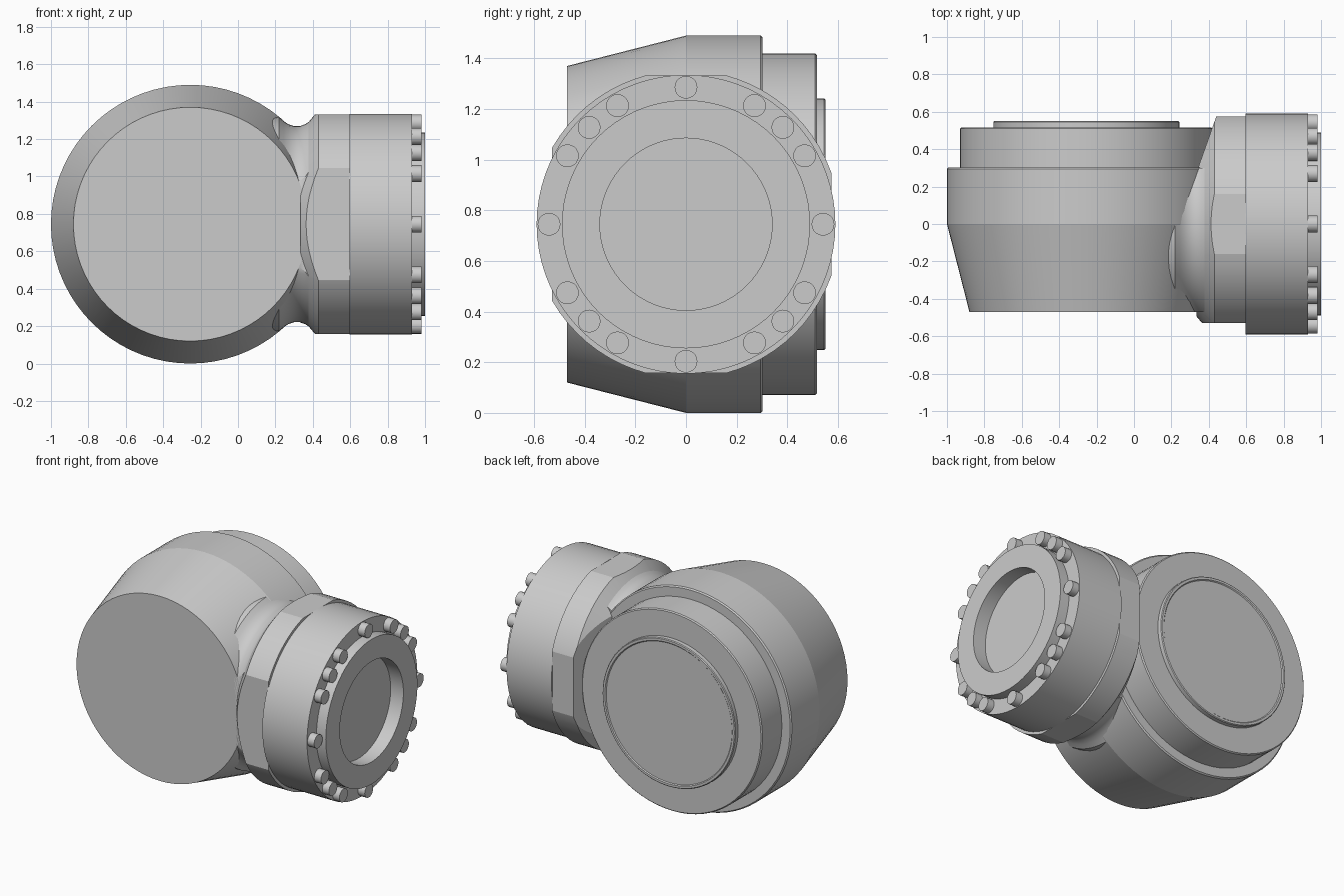
import bpy, bmesh
from math import cos, sin, pi, radians
from mathutils import Vector

if "Cube" in bpy.data.objects:
    bpy.data.objects.remove(bpy.data.objects["Cube"])

CX, CZ = -0.255, 0.745      # main body axis (along y) and shared axis height


def lathe(name, axis, centre, profile, planes=(), sides=72, smooth=12):
    """Revolve (position, radius) points about x or y, then trim with (point, outward normal) planes."""
    bm = bmesh.new()
    rings = []
    for t, r in profile:
        ring = []
        for i in range(sides):
            a = 2 * pi * i / sides
            u, v = r * cos(a), r * sin(a)
            p = (t, u, v) if axis == 'x' else (u, t, v)
            ring.append(bm.verts.new(Vector(p) + Vector(centre)))
        rings.append(ring)
    for a, b in zip(rings, rings[1:]):
        for i in range(sides):
            j = (i + 1) % sides
            bm.faces.new((a[i], a[j], b[j], b[i]))
    bm.faces.new(rings[0])
    bm.faces.new(rings[-1])
    for point, normal in planes:
        geom = bm.verts[:] + bm.edges[:] + bm.faces[:]
        bmesh.ops.bisect_plane(bm, geom=geom, dist=1e-5, plane_co=point,
                               plane_no=normal, clear_outer=True)
        bmesh.ops.holes_fill(bm, edges=[e for e in bm.edges if e.is_boundary], sides=0)
    bmesh.ops.recalc_face_normals(bm, faces=bm.faces[:])
    mesh = bpy.data.meshes.new(name)
    bm.to_mesh(mesh)
    bm.free()
    obj = bpy.data.objects.new(name, mesh)
    bpy.context.collection.objects.link(obj)
    bpy.ops.object.select_all(action='DESELECT')
    obj.select_set(True)
    bpy.context.view_layer.objects.active = obj
    bpy.ops.object.shade_smooth_by_angle(angle=radians(smooth))
    return obj


# Main drum: tapered front, stepped back
lathe("main_body", 'y', (CX, 0, CZ), [
    (-0.47, 0.625), (0, 0.745), (0.295, 0.745), (0.303, 0.737),
    (0.303, 0.675), (0.51, 0.675), (0.517, 0.668)])

# Raised rear cover with a thin rim
lathe("rear_cover", 'y', (CX, 0, CZ), [
    (0.50, 0.497), (0.545, 0.497), (0.55, 0.492), (0.55, 0.477),
    (0.544, 0.471)])

# Flared neck blending the drum into the collar
lathe("neck", 'x', (0, 0, CZ), [
    (0.12, 0.575), (0.22, 0.572), (0.245, 0.55), (0.27, 0.534), (0.30, 0.524),
    (0.33, 0.524), (0.36, 0.535), (0.38, 0.548)],
    planes=[((0, -0.47, 0), (0, -1, 0)), ((0, 0.30, 0), (0, 1, 0))], smooth=30)

# Chamfered collar with flats on four sides and a slanted relief at the back
lathe("collar", 'x', (0, 0, CZ), [
    (0.335, 0.495), (0.43, 0.609), (0.60, 0.609)],
    planes=[((0, -0.53, 0), (0, -1, 0)), ((0, 0.575, 0), (0, 1, 0)),
            ((0, 0, CZ + 0.587), (0, 0, 1)), ((0, 0, CZ - 0.587), (0, 0, -1)),
            ((0.44, 0.575, 0), (-0.225, 0.08, 0))])

# Round flange and its open end ring
lathe("flange", 'x', (0, 0, CZ), [
    (0.595, 0.59), (0.93, 0.59), (0.93, 0.49), (1.0, 0.49),
    (1.0, 0.34), (0.905, 0.34)])

# Bolts around the flange face
for quarter in range(4):
    for k, step in enumerate((0, 30, 45, 60)):
        a = radians(90 * quarter + step)
        lathe(f"bolt_{quarter * 4 + k + 1}", 'x',
              (0, 0.541 * cos(a), CZ + 0.541 * sin(a)),
              [(0.92, 0.045), (0.98, 0.045)], sides=20, smooth=30)
